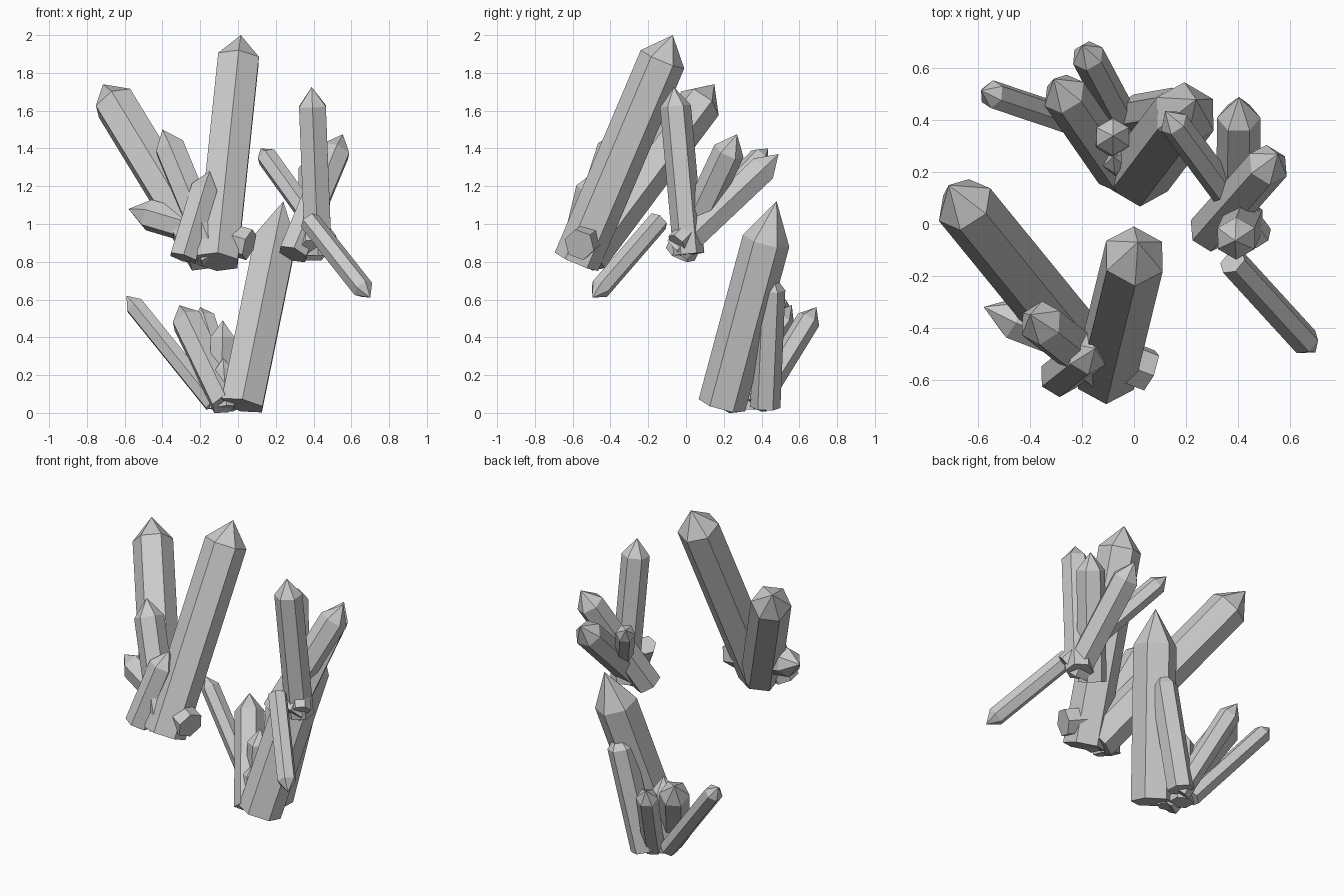
import bpy, bmesh, math
from mathutils import Vector, Matrix


def crystal(name, base, tip, r, head=None, phase=30):
    """Six-sided prism from base to tip, ending in a pyramid point."""
    base, tip = Vector(base), Vector(tip)
    axis = tip - base
    length = axis.length
    head = head or 1.25 * r
    bm = bmesh.new()
    rings = []
    for z in (0, length - head):
        rings.append([bm.verts.new((r * math.cos(a), r * math.sin(a), z))
                      for a in (math.radians(phase + 60 * i) for i in range(6))])
    apex = bm.verts.new((0, 0, length))
    low, top = rings
    bm.faces.new(low[::-1])
    for i in range(6):
        j = (i + 1) % 6
        bm.faces.new((low[i], low[j], top[j], top[i]))
        bm.faces.new((top[i], top[j], apex))
    turn = Vector((0, 0, 1)).rotation_difference(axis).to_matrix().to_4x4()
    bm.transform(Matrix.Translation(base) @ turn)
    mesh = bpy.data.meshes.new(name)
    bm.to_mesh(mesh)
    bm.free()
    bpy.context.collection.objects.link(bpy.data.objects.new(name, mesh))


# Each entry: base, tip, radius, optional head length, optional phase
clusters = {
    # upper front-left cluster
    "front_crystal": [
        ((-0.11, -0.58, 0.80), (0.015, -0.07, 2.0), 0.125, 0.14),
        ((-0.16, -0.53, 0.83), (-0.715, 0.15, 1.74), 0.118, 0.14),
        ((0.06, -0.565, 0.89), (-0.58, -0.32, 1.08), 0.085, 0.12),
        ((-0.29, -0.59, 0.82), (-0.15, -0.48, 1.28), 0.08),
        ((-0.12, -0.57, 0.82), (-0.40, -0.35, 1.50), 0.088),
    ],
    # upper right cluster
    "right_crystal": [
        ((0.425, 0.015, 0.84), (0.39, -0.065, 1.725), 0.082),
        ((0.29, -0.03, 0.84), (0.555, 0.27, 1.475), 0.084),
        ((0.48, -0.05, 0.90), (0.12, 0.435, 1.40), 0.057),
        ((0.40, -0.05, 0.86), (0.405, 0.49, 1.37), 0.084, 0.11, 0),
        ((0.38, -0.145, 1.015), (0.70, -0.495, 0.61), 0.057),
    ],
    # ground cluster at the back
    "back_crystal": [
        ((0.02, 0.19, 0.04), (0.24, 0.48, 1.12), 0.127, 0.22),
        ((0.0, 0.42, 0.03), (0.17, 0.45, 0.75), 0.08),
        ((-0.06, 0.20, 0.05), (-0.31, 0.56, 0.57), 0.088),
        ((-0.03, 0.37, 0.04), (-0.20, 0.69, 0.56), 0.065),
        ((-0.13, 0.36, 0.05), (-0.59, 0.515, 0.62), 0.055),
        ((-0.09, 0.32, 0.02), (-0.08, 0.34, 0.49), 0.072),
        ((-0.06, 0.21, 0.03), (-0.08, 0.26, 0.29), 0.05),
    ],
}
for name, parts in clusters.items():
    for n, spec in enumerate(parts, 1):
        crystal(f"{name}_{n}", *spec)
